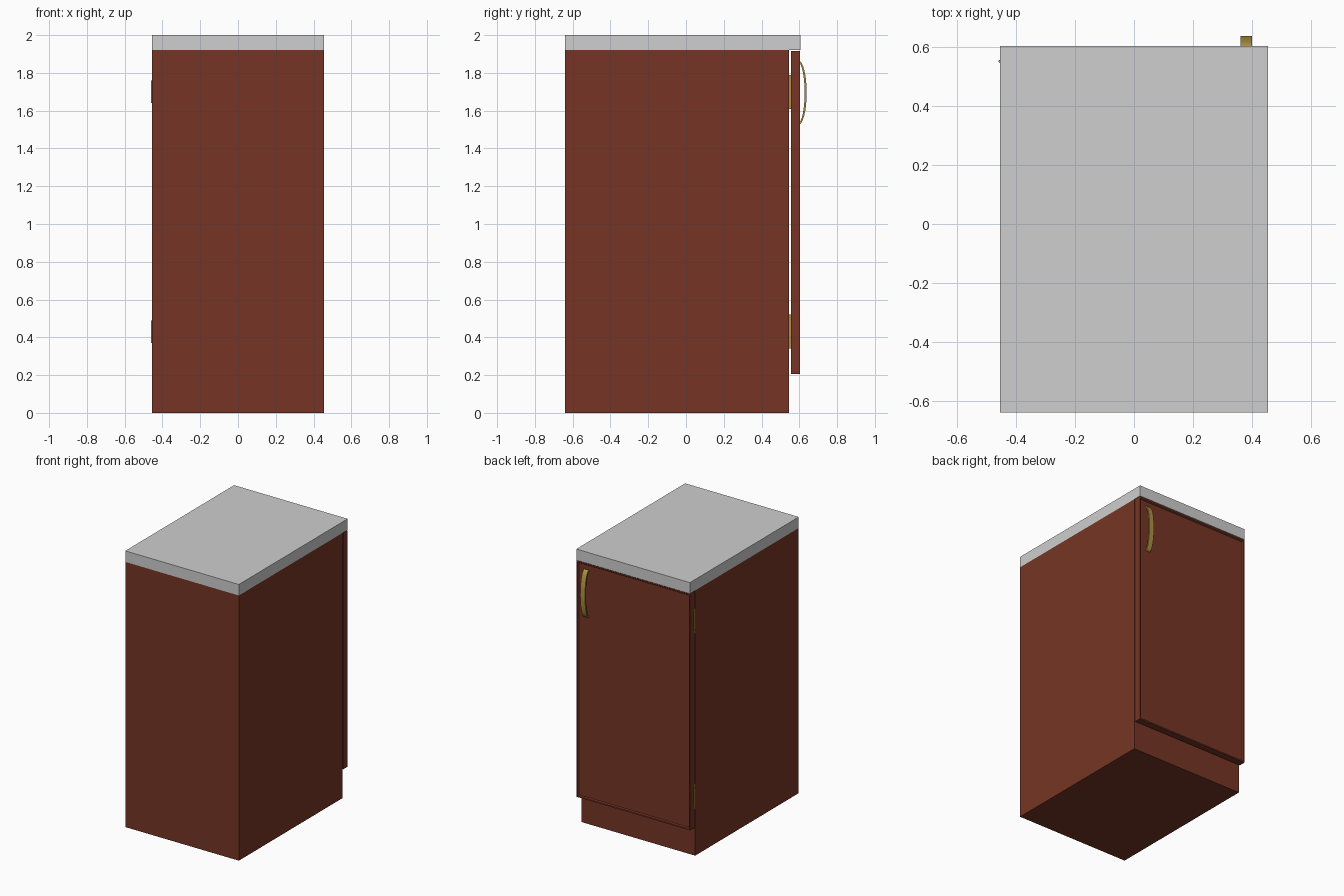
import bpy, bmesh, math

if "Cube" in bpy.data.objects:
    bpy.data.objects.remove(bpy.data.objects["Cube"])


def material(name, rgb):
    m = bpy.data.materials.new(name)
    m.diffuse_color = (*rgb, 1)
    m.use_nodes = True
    m.node_tree.nodes["Principled BSDF"].inputs["Base Color"].default_value = m.diffuse_color
    return m


WOOD = material("red brown wood", (0.18, 0.036, 0.018))
STONE = material("light grey worktop", (0.62, 0.62, 0.62))
BRASS = material("brass", (0.42, 0.28, 0.055))


def finish(name, bm, mat):
    bmesh.ops.recalc_face_normals(bm, faces=bm.faces)
    me = bpy.data.meshes.new(name)
    bm.to_mesh(me)
    bm.free()
    me.materials.append(mat)
    ob = bpy.data.objects.new(name, me)
    bpy.context.collection.objects.link(ob)
    return ob


def box_mesh(lo, hi):
    bm = bmesh.new()
    bmesh.ops.create_cube(bm, size=1)
    for v in bm.verts:
        v.co = [(a + b) / 2 + c * (b - a) for a, b, c in zip(lo, hi, v.co)]
    return bm


W = 0.455

# Cabinet body and worktop
finish("cabinet_body", box_mesh((-W, -0.64, 0), (W, 0.545, 1.92)), WOOD)
finish("worktop", box_mesh((-W, -0.64, 1.92), (W, 0.605, 2.0)), STONE)

# Door with a narrow rim around a shallow recessed panel
bm = box_mesh((-W, 0.555, 0.205), (W, 0.603, 1.917))
bm.normal_update()
panel = [f for f in bm.faces if f.normal.y > 0.9]
bmesh.ops.inset_region(bm, faces=panel, thickness=0.014)
bmesh.ops.inset_region(bm, faces=panel, thickness=0.008, depth=-0.008)
finish("door", bm, WOOD)

# Hinges: a plate in the gap and a slim pin at the edge
for label, z in (("lower", 0.43), ("upper", 1.70)):
    finish(label + "_hinge_plate",
           box_mesh((-W, 0.545, z - 0.09), (-W + 0.06, 0.555, z + 0.09)), BRASS)
    bpy.ops.mesh.primitive_cylinder_add(vertices=12, radius=0.005, depth=0.12,
                                        location=(-W, 0.552, z))
    pin = bpy.context.object
    pin.name = label + "_hinge_pin"
    pin.data.materials.append(BRASS)
    bpy.ops.object.shade_smooth_by_angle()

# Handle: curved strap, an elliptical arc swept across its width
bm = bmesh.new()
N = 16
rings = []
for i in range(N + 1):
    t = math.pi * i / N
    c, s = math.cos(t), math.sin(t)
    inner = (0.594 + 0.034 * s, 1.695 + 0.160 * c)
    outer = (0.594 + 0.045 * s, 1.695 + 0.172 * c)
    rings.append([bm.verts.new((x, *p)) for x, p in
                  ((0.362, inner), (0.400, inner), (0.400, outer), (0.362, outer))])
for a, b in zip(rings, rings[1:]):
    for k in range(4):
        bm.faces.new((a[k], a[(k + 1) % 4], b[(k + 1) % 4], b[k]))
bm.faces.new(rings[0])
bm.faces.new(rings[-1])
handle = finish("door_handle", bm, BRASS)
bpy.ops.object.select_all(action='DESELECT')
handle.select_set(True)
bpy.context.view_layer.objects.active = handle
bpy.ops.object.shade_smooth_by_angle()
